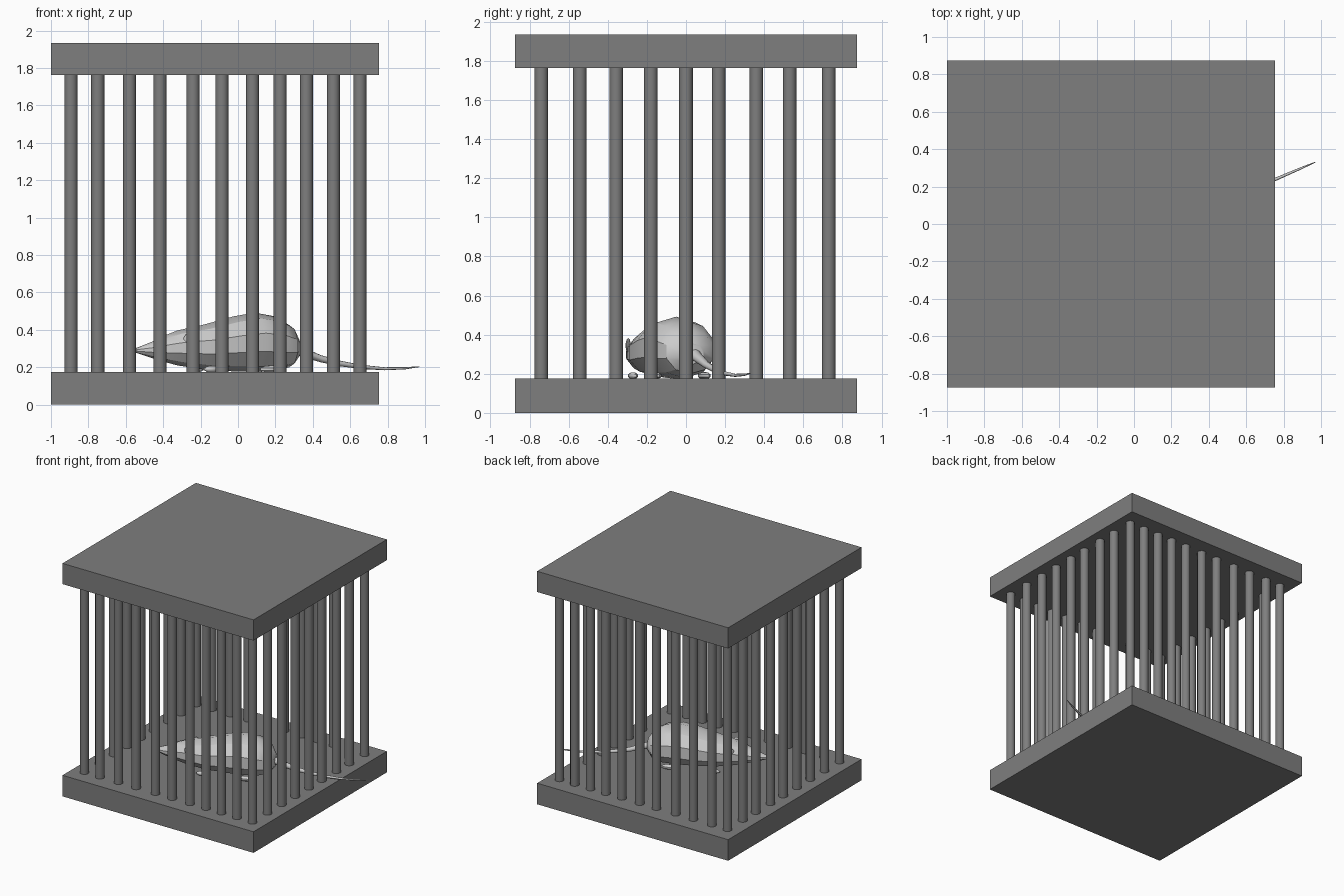
import bpy, bmesh, math
from mathutils import Vector

if "Cube" in bpy.data.objects:
    bpy.data.objects.remove(bpy.data.objects["Cube"])


def material(name, v):
    m = bpy.data.materials.new(name)
    m.diffuse_color = (v, v, v, 1)
    m.use_nodes = True
    m.node_tree.nodes["Principled BSDF"].inputs["Base Color"].default_value = m.diffuse_color
    return m


DARK = material("dark grey metal", 0.21)
FUR = material("light grey fur", 0.6)


def finish(name, bm, mat, smooth=None):
    bmesh.ops.recalc_face_normals(bm, faces=bm.faces)
    me = bpy.data.meshes.new(name)
    bm.to_mesh(me)
    bm.free()
    me.materials.append(mat)
    ob = bpy.data.objects.new(name, me)
    bpy.context.collection.objects.link(ob)
    if smooth:
        bpy.ops.object.select_all(action='DESELECT')
        ob.select_set(True)
        bpy.context.view_layer.objects.active = ob
        bpy.ops.object.shade_smooth_by_angle(angle=math.radians(smooth))
    return ob


def loft(name, rings, mat, smooth):
    bm = bmesh.new()
    loops = [[bm.verts.new(p) for p in r] for r in rings]
    n = len(loops[0])
    for a, b in zip(loops, loops[1:]):
        for i in range(n):
            j = (i + 1) % n
            bm.faces.new((a[i], a[j], b[j], b[i]))
    bm.faces.new(loops[0])
    bm.faces.new(loops[-1])
    return finish(name, bm, mat, smooth)


# Cage slabs
def slab(name, z0, z1):
    bm = bmesh.new()
    bmesh.ops.create_cube(bm, size=1)
    for v in bm.verts:
        v.co = (v.co.x * 1.755 - 0.1225, v.co.y * 1.75, z0 if v.co.z < 0 else z1)
    finish(name, bm, DARK)


slab("cage_floor", 0, 0.175)
slab("cage_roof", 1.763, 1.935)

# Cage bars: two rows along x, two along y
XS = [-0.893, -0.75, -0.58, -0.417, -0.24, -0.086, 0.078, 0.225, 0.366, 0.51, 0.652]
YS = [-0.74, -0.543, -0.357, -0.18, 0, 0.167, 0.36, 0.53, 0.73]
spots = [(x, y) for x in XS for y in (YS[0], YS[-1])]
spots += [(x, y) for y in YS[1:-1] for x in (XS[0], XS[-1])]
for k, (x, y) in enumerate(spots):
    rings = [[(x + 0.035 * math.cos(a * math.tau / 24), y + 0.035 * math.sin(a * math.tau / 24), z)
              for a in range(24)] for z in (0.17, 1.77)]
    loft(f"cage_bar_{k + 1}", rings, DARK, 40)

# Animal frame: s runs from nose to rump, t sideways
ANG = math.radians(21)


def place(s, t, z):
    return Vector((0.05 + s * math.cos(ANG) - t * math.sin(ANG),
                   -0.065 + s * math.sin(ANG) + t * math.cos(ANG), z))


# Body: s, half width, bottom, top
BODY = [(-0.64, .012, .278, .302), (-0.55, .05, .25, .335), (-0.46, .085, .225, .375),
        (-0.40, .105, .21, .397), (-0.25, .15, .188, .428), (-0.08, .175, .178, .472),
        (0.04, .182, .175, .492), (0.16, .172, .178, .472), (0.24, .135, .2, .425),
        (0.285, .06, .25, .355)]
rings = []
for s, w, lo, hi in BODY:
    rings.append([place(s, w * math.cos(i * math.tau / 10 + 0.314),
                        (lo + hi) / 2 + (hi - lo) / 2 / math.cos(0) * math.sin(i * math.tau / 10 + 0.314))
                  for i in range(10)])
loft("rodent_body", rings, FUR, 32)

# Tail: s, height, radius
TAIL = [(0.26, .305, .032), (0.33, .278, .026), (0.43, .245, .019), (0.54, .22, .015),
        (0.66, .202, .011), (0.80, .192, .008), (0.92, .195, .006), (1.0, .203, .002)]
rings = [[place(s, r * math.cos(i * math.tau / 8) + 0.04 * s, z + r * math.sin(i * math.tau / 8))
          for i in range(8)] for s, z, r in TAIL]
loft("rodent_tail", rings, FUR, 60)


# Ears and feet, mirrored either side
def blob(name, s, t, z, size, lean=0):
    bm = bmesh.new()
    bmesh.ops.create_uvsphere(bm, u_segments=8, v_segments=5, radius=1)
    for v in bm.verts:
        c = v.co
        v.co = place(s + c.x * size[0], t + c.y * size[1] + c.x * lean, z + c.z * size[2])
    finish(name, bm, FUR, 40)


for side, sgn in (("left", -1), ("right", 1)):
    blob(f"rodent_ear_{side}", -0.37, sgn * 0.105, 0.345, (0.03, 0.012, 0.038), sgn * 0.02)
    blob(f"rodent_front_foot_{side}", -0.25, sgn * 0.125, 0.19, (0.05, 0.02, 0.018))
    blob(f"rodent_hind_foot_{side}", 0.09, sgn * 0.135, 0.19, (0.07, 0.025, 0.02))
